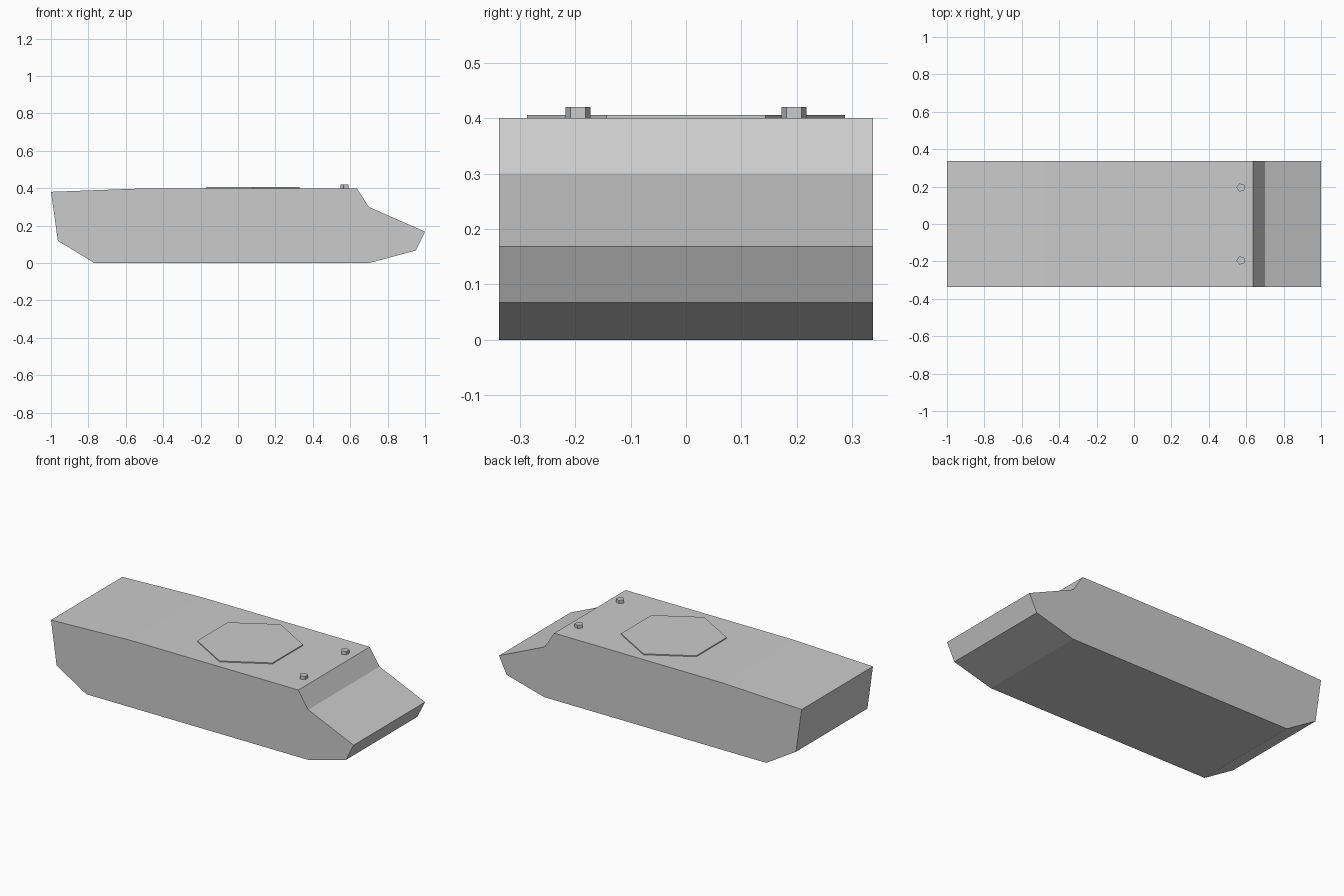
import bpy, bmesh
from math import cos, sin, pi

if "Cube" in bpy.data.objects:
    bpy.data.objects.remove(bpy.data.objects["Cube"])

def prism(name, base, offset):
    """Extrude a closed base outline along an offset into a solid."""
    bm = bmesh.new()
    face = bm.faces.new([bm.verts.new(p) for p in base])
    res = bmesh.ops.extrude_face_region(bm, geom=[face], use_keep_orig=True)
    moved = [g for g in res["geom"] if isinstance(g, bmesh.types.BMVert)]
    bmesh.ops.translate(bm, verts=moved, vec=offset)
    bmesh.ops.recalc_face_normals(bm, faces=bm.faces)
    mesh = bpy.data.meshes.new(name)
    bm.to_mesh(mesh)
    bm.free()
    obj = bpy.data.objects.new(name, mesh)
    bpy.context.collection.objects.link(obj)
    return obj

def ring(sides, radius, x, y, z, start):
    return [(x + radius * cos(start + 2 * pi * i / sides),
             y + radius * sin(start + 2 * pi * i / sides), z)
            for i in range(sides)]

# Hull: side profile (x, z) extruded across the width
half_width = 0.337
profile = [(-1, 0.381), (-0.963, 0.119), (-0.767, 0), (0.70, 0), (0.95, 0.067),
           (1, 0.168), (0.70, 0.30), (0.635, 0.40), (-0.48, 0.40)]
prism("hull", [(x, -half_width, z) for x, z in profile], (0, 2 * half_width, 0))

# Hexagonal turret ring plate on the roof
prism("turret_plate", ring(6, 0.287, 0.08, 0, 0.399, pi / 2), (0, 0, 0.007))

# Pair of small five-sided roof periscopes
for side, y in (("right", -0.195), ("left", 0.195)):
    prism(side + "_periscope", ring(5, 0.0235, 0.571, y, 0.399, pi), (0, 0, 0.021))
